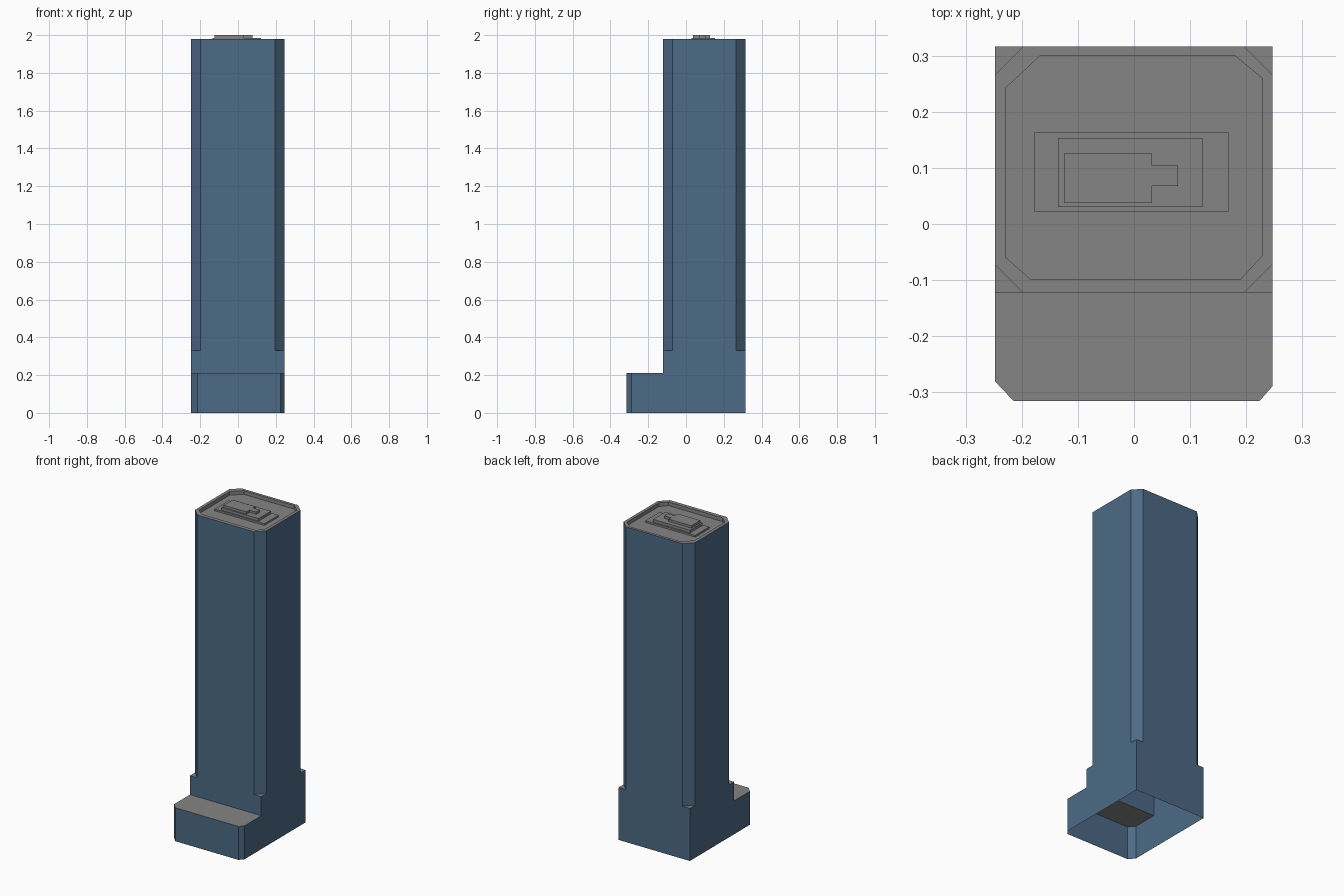
import bpy
import bmesh

cube = bpy.data.objects.get("Cube")
if cube:
    bpy.data.objects.remove(cube, do_unlink=True)


def material(name, rgb):
    mat = bpy.data.materials.new(name)
    mat.use_nodes = True
    mat.diffuse_color = (*rgb, 1)
    mat.node_tree.nodes["Principled BSDF"].inputs["Base Color"].default_value = (*rgb, 1)
    return mat


FACADE = material("slate blue facade", (0.075, 0.145, 0.235))
ROOF = material("grey roof", (0.235, 0.235, 0.235))

# Main extents and levels
X0, X1 = -0.248, 0.247
FRONT, STEP, BACK = -0.315, -0.122, 0.316
PODIUM, LEDGE, TOP, DECK = 0.21, 0.33, 1.98, 1.957
CUT = 0.05


def face(bm, points, mat=0):
    bm.faces.new([bm.verts.new(p) for p in points]).material_index = mat


def flat(bm, outline, z, mat=1):
    face(bm, [(x, y, z) for x, y in outline], mat)


def walls(bm, outline, z0, z1, mat=0, closed=True):
    ends = outline[1:] + outline[:1] if closed else outline[1:]
    for (ax, ay), (bx, by) in zip(outline, ends):
        face(bm, [(ax, ay, z0), (bx, by, z0), (bx, by, z1), (ax, ay, z1)], mat)


def finish(bm, name):
    bmesh.ops.remove_doubles(bm, verts=bm.verts, dist=0.0001)
    mesh = bpy.data.meshes.new(name)
    bm.to_mesh(mesh)
    bm.free()
    mesh.materials.append(FACADE)
    mesh.materials.append(ROOF)
    obj = bpy.data.objects.new(name, mesh)
    bpy.context.collection.objects.link(obj)
    return obj


# Podium: hollow low block with cut front corners, open underneath
bm = bmesh.new()
front = [(X0, STEP), (X0, -0.28), (-0.215, FRONT), (0.224, FRONT), (X1, -0.289), (X1, STEP)]
walls(bm, front, 0, PODIUM, closed=False)
flat(bm, front, PODIUM)
finish(bm, "podium")

# Tower base: square-cornered walls up to the corner ledges
bm = bmesh.new()
walls(bm, [(X1, STEP), (X1, BACK), (X0, BACK), (X0, STEP)], 0, LEDGE, closed=False)
walls(bm, [(X0, STEP), (X1, STEP)], PODIUM, LEDGE, closed=False)
for x, sx in ((X0, 1), (X1, -1)):
    for y, sy in ((STEP, 1), (BACK, -1)):
        tri = [(x, y), (x + sx * CUT, y), (x, y + sy * CUT)]
        flat(bm, tri if sx * sy > 0 else tri[::-1], LEDGE)
finish(bm, "tower_base")

# Tower shaft: cut corners, flat rim and sunken roof deck
outer = [(X0, STEP + CUT), (X0 + CUT, STEP), (X1 - CUT, STEP), (X1, STEP + CUT),
         (X1, BACK - CUT), (X1 - CUT, BACK), (X0 + CUT, BACK), (X0, BACK - CUT)]
inner = [(-0.228, -0.06), (-0.185, -0.098), (0.19, -0.098), (0.228, -0.057),
         (0.228, 0.26), (0.181, 0.299), (-0.168, 0.299), (-0.228, 0.243)]
bm = bmesh.new()
walls(bm, outer, LEDGE, TOP)
for i in range(len(outer)):
    j = (i + 1) % len(outer)
    flat(bm, [outer[i], outer[j], inner[j], inner[i]], TOP)
walls(bm, inner[::-1], DECK, TOP, mat=1)
flat(bm, inner, DECK)
finish(bm, "tower_shaft")


# Rooftop plant: stacked slabs with a stepped unit on top
def slab(name, outline, z0, z1):
    bm = bmesh.new()
    walls(bm, outline, z0, z1, mat=1)
    flat(bm, outline, z1)
    finish(bm, name)


def rect(x0, y0, x1, y1):
    return [(x0, y0), (x1, y0), (x1, y1), (x0, y1)]


slab("roof_plinth", rect(-0.178, 0.022, 0.168, 0.163), DECK, 1.968)
slab("roof_platform", rect(-0.135, 0.03, 0.122, 0.153), 1.968, 1.985)
slab("roof_unit", [(-0.125, 0.037), (0.032, 0.037), (0.032, 0.068), (0.078, 0.068),
                   (0.078, 0.104), (0.032, 0.104), (0.032, 0.126), (-0.125, 0.126)], 1.985, 2.0)
